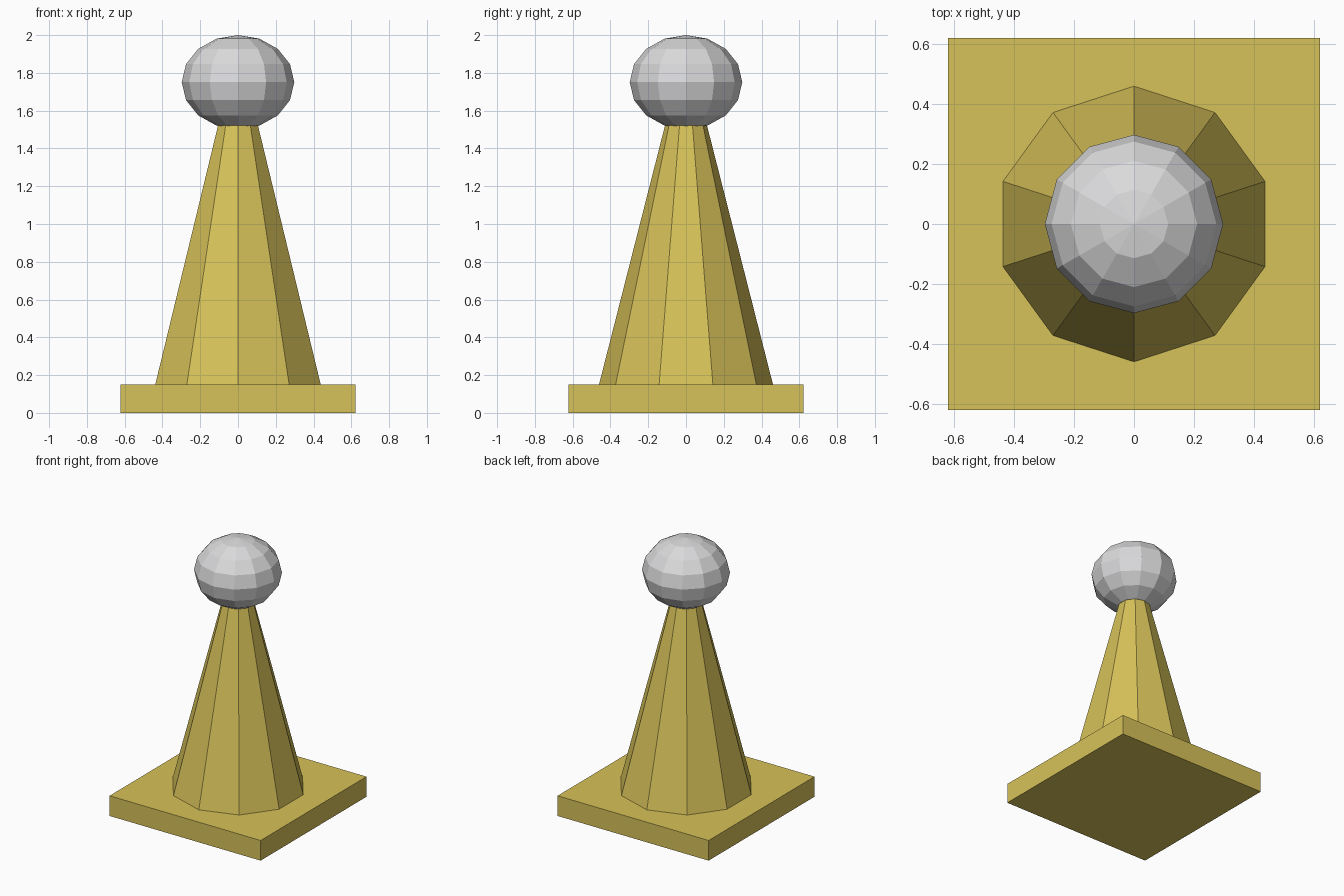
import bpy

if "Cube" in bpy.data.objects:
    bpy.data.objects.remove(bpy.data.objects["Cube"])


def material(name, rgb):
    mat = bpy.data.materials.new(name)
    mat.diffuse_color = (*rgb, 1.0)
    mat.use_nodes = True
    mat.node_tree.nodes["Principled BSDF"].inputs["Base Color"].default_value = mat.diffuse_color
    return mat


def finish(name, mat):
    # Name and colour the newly added part, keeping its faces flat
    obj = bpy.context.object
    obj.name = obj.data.name = name
    obj.data.materials.append(mat)
    bpy.ops.object.transform_apply(location=True, rotation=True, scale=True)
    return obj


gold = material("muted gold", (0.68, 0.54, 0.10))
silver = material("light grey", (0.70, 0.70, 0.71))

# Square base slab
BASE_SIDE, BASE_HEIGHT = 1.244, 0.15
bpy.ops.mesh.primitive_cube_add(size=1, location=(0, 0, BASE_HEIGHT / 2))
bpy.context.object.scale = (BASE_SIDE, BASE_SIDE, BASE_HEIGHT)
finish("base", gold)

# Ten-sided tapering body, standing in the slab and ending inside the ball
BODY_BOTTOM, BODY_TOP = 0.05, 1.75
bpy.ops.mesh.primitive_cone_add(
    vertices=10, radius1=0.486, radius2=0.053, depth=BODY_TOP - BODY_BOTTOM,
    location=(0, 0, (BODY_TOP + BODY_BOTTOM) / 2))
finish("body", gold)

# Slightly flattened faceted ball
bpy.ops.mesh.primitive_uv_sphere_add(
    segments=12, ring_count=8, radius=1, location=(0, 0, 1.751))
bpy.context.object.scale = (0.298, 0.298, 0.249)
finish("ball", silver)
